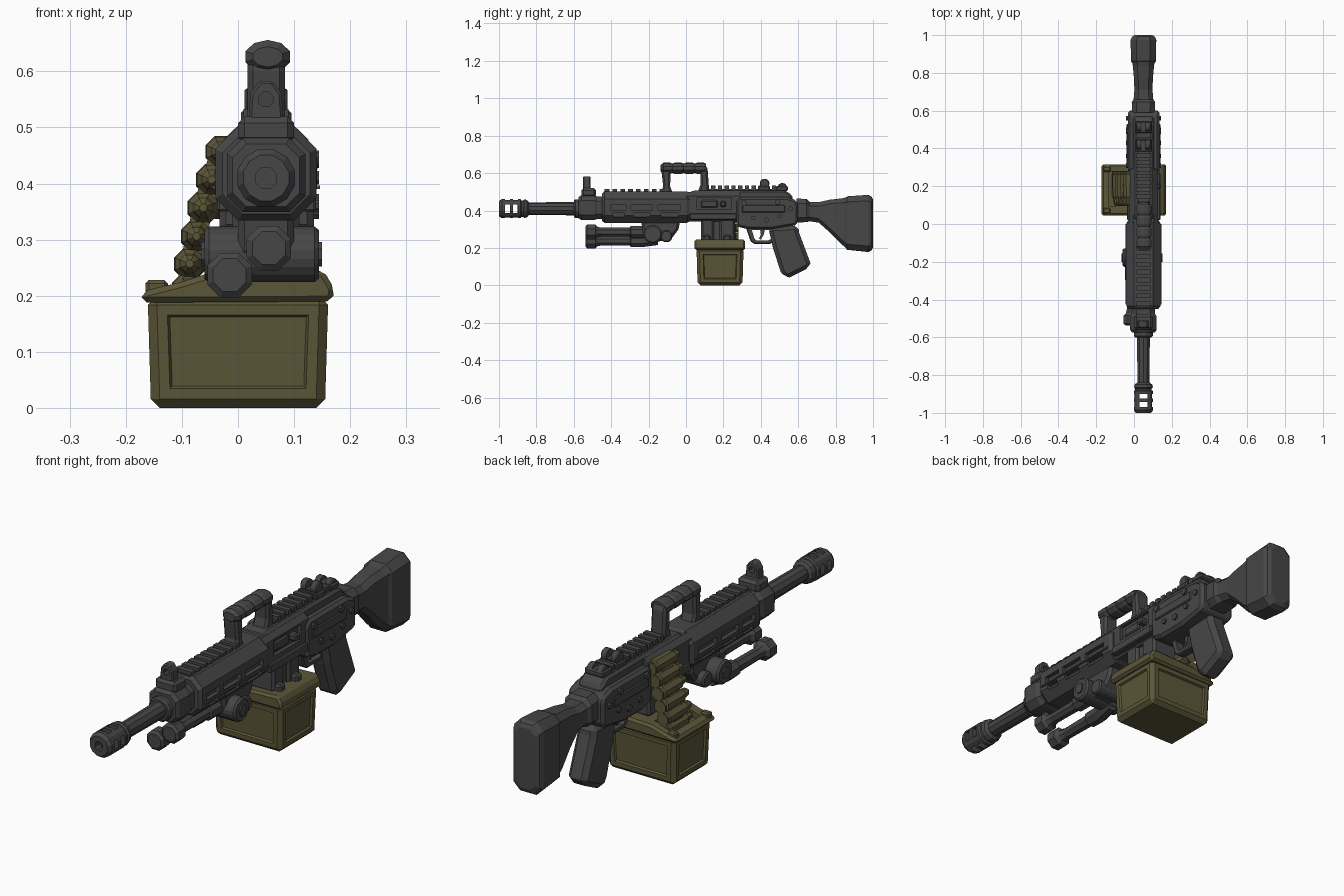
import bpy, bmesh, math
from mathutils import Vector

if "Cube" in bpy.data.objects:
    bpy.data.objects.remove(bpy.data.objects["Cube"])

CX, CZ = 0.05, 0.41  # bore axis


def material(name, rgb):
    m = bpy.data.materials.new(name)
    m.diffuse_color = (*rgb, 1)
    m.use_nodes = True
    m.node_tree.nodes["Principled BSDF"].inputs["Base Color"].default_value = m.diffuse_color
    return m


GREY = material("gun_grey", (0.062, 0.062, 0.063))
OLIVE = material("olive_drab", (0.105, 0.093, 0.04))


def finish(name, bm, mat, bevel=0):
    bmesh.ops.recalc_face_normals(bm, faces=bm.faces[:])
    if bevel:
        sharp = [e for e in bm.edges if len(e.link_faces) == 2 and e.calc_face_angle(0) > 0.6]
        bmesh.ops.bevel(bm, geom=sharp, offset=bevel, segments=1, affect='EDGES', clamp_overlap=True)
    me = bpy.data.meshes.new(name)
    bm.to_mesh(me)
    bm.free()
    me.materials.append(mat)
    ob = bpy.data.objects.new(name, me)
    bpy.context.collection.objects.link(ob)
    return ob


def skin(bm, rings):
    """Join closed rings of points with quads and cap both ends."""
    vs = [[bm.verts.new(p) for p in r] for r in rings]
    n = len(vs[0])
    for a, b in zip(vs, vs[1:]):
        for i in range(n):
            bm.faces.new((a[i], a[(i + 1) % n], b[(i + 1) % n], b[i]))
    bm.faces.new(vs[0][::-1])
    bm.faces.new(vs[-1])


def prism(name, pts, a0, a1, mat=GREY, bevel=0, axis='x'):
    bm = bmesh.new()
    put = (lambda a, p: (a, p[0], p[1])) if axis == 'x' else (lambda a, p: (p[0], a, p[1]))
    skin(bm, [[put(a, p) for p in pts] for a in (a0, a1)])
    return finish(name, bm, mat, bevel)


def boxes(name, bounds, mat=GREY, bevel=0):
    bm = bmesh.new()
    for x0, x1, y0, y1, z0, z1 in bounds:
        skin(bm, [[(x0, y, z0), (x1, y, z0), (x1, y, z1), (x0, y, z1)] for y in (y0, y1)])
    return finish(name, bm, mat, bevel)


def ngon(a, b, r, n=10, r2=None):
    return [(a + r * math.cos((i + .5) * math.tau / n), b + (r2 or r) * math.sin((i + .5) * math.tau / n))
            for i in range(n)]


def chamfered(a, b, hw, hh, c):
    return [(a + sx * u, b + sz * v) for sx, sz, u, v in (
        (1, -1, hw, hh - c), (1, 1, hw, hh - c), (1, 1, hw - c, hh), (-1, 1, hw - c, hh),
        (-1, 1, hw, hh - c), (-1, -1, hw, hh - c), (-1, -1, hw - c, hh), (1, -1, hw - c, hh))]


def tube(name, rings, mat=GREY, n=10):
    """Rings along y: (y, x, z, radius)."""
    bm = bmesh.new()
    skin(bm, [[(p[0], y, p[1]) for p in ngon(x, z, r, n)] for y, x, z, r in rings])
    return finish(name, bm, mat)


def loft(name, rings, mat=GREY, bevel=0):
    """Chamfered boxes along y: (y, z, half width, half height, chamfer)."""
    bm = bmesh.new()
    skin(bm, [[(p[0], y, p[1]) for p in chamfered(CX, z, w, h, c)] for y, z, w, h, c in rings])
    return finish(name, bm, mat, bevel)


def cut(ob, cutter):
    mod = ob.modifiers.new("cut", 'BOOLEAN')
    mod.operation, mod.object, mod.solver = 'DIFFERENCE', cutter, 'EXACT'
    bpy.context.view_layer.update()
    dg = bpy.context.evaluated_depsgraph_get()
    me = bpy.data.meshes.new_from_object(ob.evaluated_get(dg))
    ob.modifiers.clear()
    ob.data = me
    bpy.data.objects.remove(cutter)


# Barrel and slotted muzzle brake
tube("barrel", [(-0.9, CX, CZ, .033), (-0.55, CX, CZ, .036)])
brake = tube("muzzle_brake", [(-1, CX, CZ, .042), (-.985, CX, CZ, .053), (-.885, CX, CZ, .053), (-.88, CX, CZ, .045),
                              (-.87, CX, CZ, .045), (-.865, CX, CZ, .052), (-.85, CX, CZ, .048), (-.84, CX, CZ, .035)], n=12)
cut(brake, tube("bore_cutter", [(-1.05, CX, CZ, .02), (-.96, CX, CZ, .02)], n=8))
for y in (-.968, -.925):
    cut(brake, boxes("slot_cutter", [(-.1, .2, y, y + .026, CZ - .022, CZ + .022)]))
    cut(brake, boxes("slot_cutter", [(CX - .022, CX + .022, y, y + .026, .3, .52)]))

# Gas block and front sight
tube("barrel_collar", [(-.6, CX, CZ, .045), (-.592, CX, CZ, .052), (-.565, CX, CZ, .052)], n=12)
loft("gas_block", [(-.575, .415, .06, .056, .025), (-.56, .415, .07, .066, .028), (-.49, .415, .07, .066, .028),
                   (-.475, .415, .062, .06, .026), (-.43, .415, .062, .06, .026)])
boxes("front_sight_base", [(0.0, .1, -.56, -.48, .47, .52)], bevel=.012)
sight = prism("front_sight", [(.018, .5), (.082, .5), (.078, .56), (.062, .583), (.038, .583), (.022, .56)],
              -.55, -.51, bevel=.005, axis='y')
cut(sight, prism("sight_cutter", ngon(CX, .55, .014, 8), -.6, -.45, axis='y'))

# Handguard with rows of vents
guard = loft("handguard", [(-.45, .418, .078, .072, .035), (-.435, .418, .09, .084, .04),
                           (.005, .418, .09, .084, .04), (.02, .418, .08, .075, .036)])
vents = []
for y0, y1 in ((-.405, -.32), (-.295, -.18), (-.15, -.03)):
    for x0, x1 in ((-.1, -.022), (.122, .2)):
        vents += [(x0, x1, y0, y1, .402, .43), (x0, x1, y0 + .015, y1 - .01, .366, .386)]
cut(guard, boxes("vent_cutter", vents))
boxes("handguard_ribs", [(CX + s * .084 - .012, CX + s * .084 + .012, -.425, 0, .39, .397) for s in (-1, 1)])

# Top rails with teeth
boxes("front_rail", [(.015, .085, -.44, -.1, .49, .503)]
      + [(.012, .088, -.435 + i * .042, -.41 + i * .042, .5, .516) for i in range(8)])
boxes("rear_rail", [(.015, .085, .12, .52, .5, .516)]
      + [(.01, .09, .135 + i * .036, .157 + i * .036, .51, .533) for i in range(10)])

# Carry handle: two posts and a bulged grip
prism("handle_front_post", [(-.135, .49), (-.07, .49), (-.085, .53), (-.082, .61), (-.1, .64), (-.125, .64), (-.13, .6),
                            (-.122, .53)], .017, .084, bevel=.01)
prism("handle_rear_post", [(.06, .49), (.125, .49), (.122, .53), (.115, .63), (.1, .645), (.075, .63), (.078, .54)],
      .017, .084, bevel=.01)
grip = [(-.135, .028, .018)]
for i in range(4):
    y = -.125 + i * .06
    grip += [(y + .005, .042, .03), (y + .04, .042, .03), (y + .052, .037, .025)]
bm = bmesh.new()
skin(bm, [[(p[0], y, p[1]) for p in ngon(CX + .003, .626, w, 10, h)] for y, w, h in grip])
finish("handle_grip", bm, GREY)

# Receiver, top cover, ejection port, side plates
front = loft("front_receiver", [(0, .42, .076, .078, .02), (.29, .42, .076, .078, .02)])
cut(front, boxes("port_cutter", [(.11, .2, .06, .24, .405, .47)]))
boxes("bolt_carrier", [(.1, .12, .08, .17, .415, .455), (.1, .142, .185, .215, .42, .45)], bevel=.006)
prism("rear_receiver", [(.27, .315), (.265, .45), (.285, .472), (.54, .472), (.59, .455), (.6, .43), (.6, .335),
                        (.58, .32), (.46, .3), (.33, .3)], -.033, .135, bevel=.012)
prism("top_cover", [(.02, .48), (.02, .5), (.05, .508), (.53, .508), (.57, .48), (.57, .45), (.05, .45)],
      -.005, .105, bevel=.01)
boxes("side_plates", [(-.039, .141, .3, .53, .39, .43), (-.037, .139, .02, .27, .35, .385)], bevel=.004)
for i, (y, z, r) in enumerate(((.31, .442, .015), (.49, .445, .015), (.36, .36, .012), (.43, .35, .014), (.5, .37, .012),
                               (.56, .41, .013))):
    prism("receiver_pin_%d" % i, ngon(y, z, r, 8), -.042, .144)

# Rear sights
for i, (y, h) in enumerate(((.42, .568), (.515, .545))):
    boxes("rear_sight_base_%d" % i, [(.005, .095, y - .035, y + .03, .505, .532)], bevel=.006)
    ears = prism("rear_sight_%d" % i, ngon(y, h - .024, .027, 10), .012, .088, bevel=.004)
    cut(ears, boxes("notch_cutter", [(.038, .062, y - .1, y + .1, h - .03, .7)]))

# Stock with butt pad
loft("stock", [(.59, .4, .06, .064, .025), (.645, .4, .062, .062, .025), (.66, .395, .052, .052, .022),
               (.71, .39, .048, .055, .022), (.77, .37, .05, .088, .022), (.835, .34, .056, .125, .024),
               (.87, .335, .06, .14, .026)])
loft("butt_pad", [(.845, .335, .054, .125, .025), (.862, .333, .066, .143, .03), (.975, .331, .068, .153, .032),
                  (.992, .331, .06, .144, .03), (1.0, .331, .046, .128, .025)])

# Pistol grip and trigger
prism("pistol_grip", [(.44, .31), (.6, .32), (.605, .28), (.665, .12), (.66, .095), (.555, .043), (.525, .045),
                      (.505, .075), (.465, .2)], .005, .095, bevel=.02)
tg = prism("trigger_guard", [(.32, .31), (.345, .235), (.365, .222), (.45, .222), (.48, .24), (.48, .31)], .03, .07, bevel=.005)
cut(tg, prism("guard_cutter", [(.352, .295), (.366, .25), (.375, .24), (.44, .24), (.457, .25), (.457, .295)], -.1, .2))
prism("trigger", [(.395, .31), (.425, .31), (.415, .27), (.4, .245), (.39, .248), (.4, .27)], .04, .06)

# Folded bipod: cross pivot, mount and two legs
prism("bipod_pivot", ngon(-.178, .274, .052, 10), -.06, .144, bevel=.008)
prism("bipod_pivot_bolt", ngon(-.178, .274, .024, 8), -.066, .15)
prism("bipod_mount", [(-.24, .35), (-.03, .35), (-.04, .3), (-.085, .24), (-.15, .235), (-.23, .27)],
      .0, .1, bevel=.012)
prism("bipod_spring", ngon(-.105, .262, .034, 8), -.03, .12, bevel=.006)
for i, (x, z) in enumerate(((-.015, .237), (.055, .285))):
    tube("bipod_leg_%d" % i, [(-.537, x, z, .032), (-.528, x, z, .043), (-.485, x, z, .043), (-.472, x, z, .03),
                              (-.45, x, z, .025), (-.3, x, z, .027), (-.295, x, z, .035), (-.24, x, z, .036),
                              (-.15, x + .01, z + .01, .034)], n=8)

# Ammunition box with recessed panels, open lid and feed neck
bm = bmesh.new()
skin(bm, [[(-w, y0, z), (w, y0, z), (w, y1, z), (-w, y1, z)]
          for w, y0, y1, z in ((.155, .062, .302, 0), (.161, .056, .308, .2))])
bmesh.ops.recalc_face_normals(bm, faces=bm.faces[:])
bmesh.ops.bevel(bm, geom=bm.edges[:], offset=.016, segments=1, affect='EDGES')
sides = [f for f in bm.faces if abs(f.normal.z) < .3 and f.calc_area() > .02]
bmesh.ops.inset_individual(bm, faces=sides, thickness=.026, depth=0)
bmesh.ops.inset_individual(bm, faces=sides, thickness=.006, depth=-.008)
finish("ammo_box", bm, OLIVE)
lid = prism("ammo_box_lid", [(-.172, .188), (-.172, .207), (-.1, .225), (-.06, .238), (.152, .246), (.172, .212),
                             (.168, .19)], .045, .316, OLIVE, bevel=.01, axis='y')
cut(lid, boxes("opening_cutter", [(-.135, -.045, .095, .275, .2, .3)]))
boxes("lid_corner_posts", [(-.165, -.125, y, y + .03, .2, .228) for y in (.055, .276)], OLIVE, bevel=.006)
boxes("feed_neck", [(-.01, .11, .08, .15, .235, .36), (-.01, .11, .18, .26, .235, .36), (.005, .095, .1, .24, .235, .36)],
      bevel=.01)
boxes("lid_latches", [(.09, .135, .09, .13, .235, .27), (.09, .135, .2, .24, .235, .27)], bevel=.008)

# Cartridge belt climbing from the box into the receiver
path = [(-.09, .212), (-.086, .257), (-.074, .306), (-.062, .357), (-.047, .407), (-.03, .457)]
for i, (x, z) in enumerate(path):
    tube("cartridge_%d" % i, [(.095, x, z, .007), (.108, x, z, .017), (.135, x, z, .021), (.145, x, z, .028),
                              (.262, x, z, .03), (.266, x, z, .024), (.273, x, z, .024), (.28, x, z, .028)], OLIVE, 8)
for i, (a, b) in enumerate(zip(path, path[1:])):
    d = (Vector(b) - Vector(a)).normalized()
    n = Vector((-d.y, d.x)) * .018
    quad = [Vector(a) + n, Vector(a) - n, Vector(b) - n, Vector(b) + n]
    prism("belt_link_%d" % i, [tuple(q) for q in quad], .17, .235, OLIVE, axis='y')
